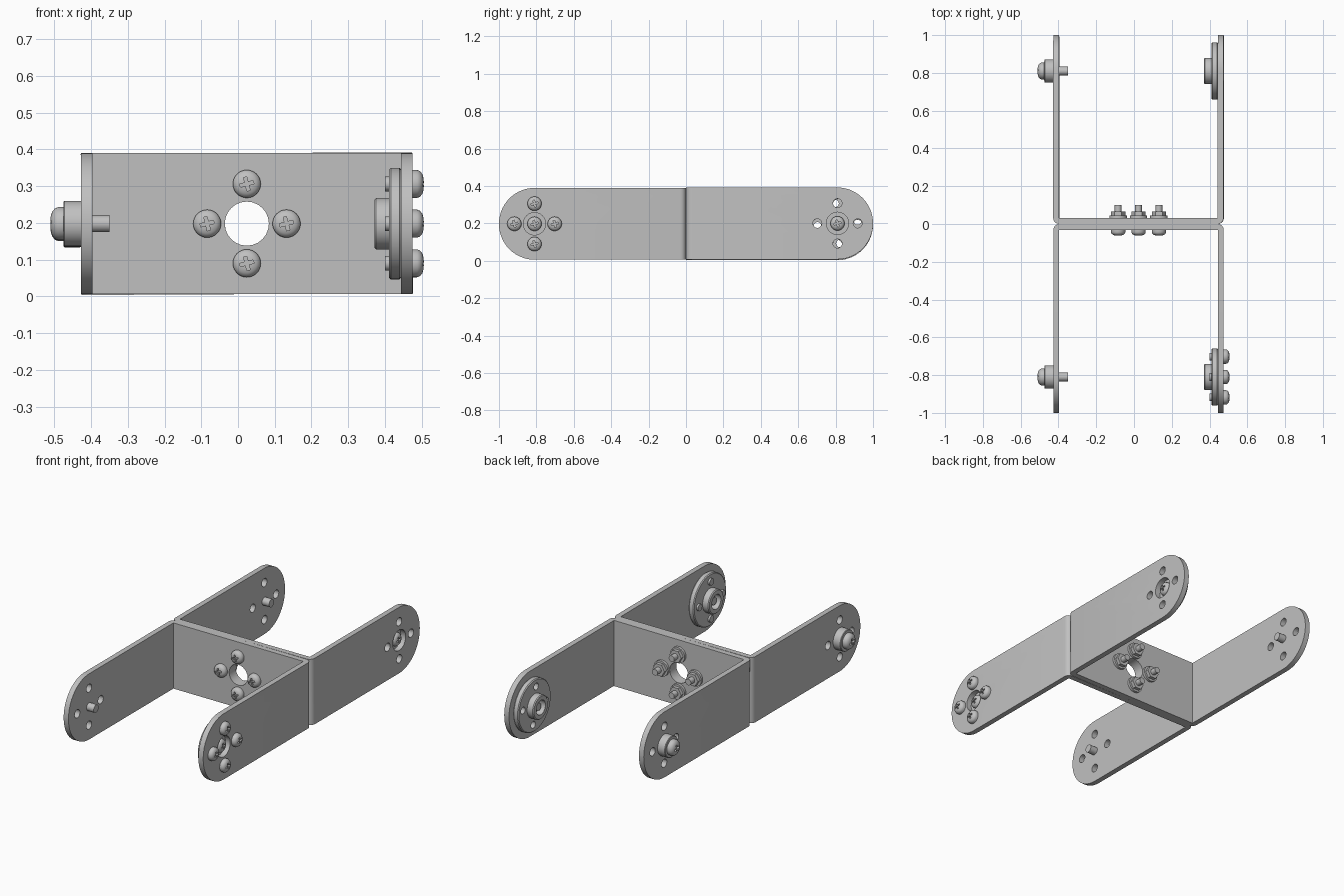
import bpy, bmesh, math
from mathutils import Matrix, Vector

if "Cube" in bpy.data.objects:
    bpy.data.objects.remove(bpy.data.objects["Cube"])

steel = bpy.data.materials.new("grey_steel")
steel.use_nodes = True
GREY = (0.53, 0.53, 0.53, 1)
steel.diffuse_color = GREY
steel.node_tree.nodes["Principled BSDF"].inputs["Base Color"].default_value = GREY

LEFT, RIGHT = -0.427, 0.475      # outer faces of the arms
T = 0.031                        # sheet thickness
MID, CZ, H = 0.024, 0.198, 0.192  # web centre, axis height, half height
AXIS_Y, RING = 0.81, 0.108       # pivot distance, bolt circle radius


def frame(origin, axis):
    """Matrix whose local z runs along axis."""
    quat = Vector(axis).to_track_quat('Z', 'Y')
    return Matrix.Translation(origin) @ quat.to_matrix().to_4x4()


def add_object(name, bm):
    bmesh.ops.recalc_face_normals(bm, faces=bm.faces)
    mesh = bpy.data.meshes.new(name)
    bm.to_mesh(mesh)
    bm.free()
    mesh.materials.append(steel)
    mesh.shade_smooth()
    mesh.set_sharp_from_angle(angle=math.radians(32))
    obj = bpy.data.objects.new(name, mesh)
    bpy.context.scene.collection.objects.link(obj)
    return obj


def cut(obj, bm):
    """Subtract the bmesh from the object and bake the result."""
    cutter = add_object("cutter", bm)
    cutter.hide_render = True
    mod = obj.modifiers.new("cut", 'BOOLEAN')
    mod.object, mod.operation, mod.solver = cutter, 'DIFFERENCE', 'EXACT'
    mod.use_self = True
    bpy.context.view_layer.update()
    graph = bpy.context.evaluated_depsgraph_get()
    mesh = bpy.data.meshes.new_from_object(obj.evaluated_get(graph))
    obj.modifiers.clear()
    obj.data = mesh
    mesh.shade_smooth()
    mesh.set_sharp_from_angle(angle=math.radians(32))
    bpy.data.objects.remove(cutter)


def lathe(name, profile, origin, axis, sides=32):
    bm = bmesh.new()
    verts = [bm.verts.new((r, 0, h)) for r, h in profile]
    edges = [bm.edges.new(pair) for pair in zip(verts, verts[1:])]
    bmesh.ops.spin(bm, geom=verts + edges, cent=(0, 0, 0), axis=(0, 0, 1),
                   angle=math.tau, steps=sides, use_merge=True)
    bmesh.ops.remove_doubles(bm, verts=bm.verts, dist=0.0001)
    bm.transform(frame(origin, axis))
    return add_object(name, bm)


def drill(bm, origin, axis, radius, depth=0.2):
    bmesh.ops.create_cone(bm, cap_ends=True, segments=24, radius1=radius,
                          radius2=radius, depth=depth, matrix=frame(origin, axis))


def ring(origin, axis, turn=0.0):
    """Four points around an axis."""
    m = frame(origin, axis)
    for i in range(4):
        a = turn + i * math.pi / 2
        yield m @ Vector((RING * math.cos(a), RING * math.sin(a), 0))


def screw(name, origin, axis, r=0.038, h=0.031, shaft=0.018, length=0.075):
    """Pan head screw with a cross recess."""
    obj = lathe(name, [(0, -length), (shaft, -length), (shaft, 0), (r, 0),
                       (r, h * 0.4), (r * 0.92, h * 0.65), (r * 0.7, h * 0.87),
                       (r * 0.4, h * 0.97), (0, h)], origin, axis)
    bm = bmesh.new()
    for turn in (0.25, 0.25 + math.pi / 2):
        bmesh.ops.create_cube(bm, size=1, matrix=frame(origin, axis)
                              @ Matrix.Rotation(turn, 4, 'Z')
                              @ Matrix.Translation((0, 0, h))
                              @ Matrix.Diagonal((r, r * 0.24, h * 0.9, 1)))
    cut(obj, bm)
    return obj


def bracket(name, s):
    """U-shaped sheet with rounded arm tips, opening towards s * y."""
    bend = [(T * (1 - math.sin(a)), T * (1 - math.cos(a)))
            for a in (i * math.pi / 8 for i in range(5))]
    pts = [(LEFT, 1)] + [(LEFT + x, y) for x, y in reversed(bend)][::-1][::-1]
    pts = [(LEFT, 1)] + [(LEFT + x, y) for x, y in bend[::-1]]
    pts += [(RIGHT - x, y) for x, y in bend] + [(RIGHT, 1), (RIGHT - T, 1),
            (RIGHT - T, T), (LEFT + T, T), (LEFT + T, 1)]
    bm = bmesh.new()
    face = bm.faces.new([bm.verts.new((x, s * y, CZ - H)) for x, y in pts])
    top = bmesh.ops.extrude_face_region(bm, geom=[face])["geom"]
    bmesh.ops.translate(bm, vec=(0, 0, 2 * H),
                        verts=[v for v in top if isinstance(v, bmesh.types.BMVert)])
    tips = [e for e in bm.edges if all(abs(v.co.y) > 0.99 for v in e.verts)
            and abs(e.verts[0].co.z - e.verts[1].co.z) < 0.01]
    bmesh.ops.bevel(bm, geom=tips, offset=H - 0.001, segments=14,
                    profile=0.5, affect='EDGES')
    obj = add_object(name, bm)

    # centre openings and bolt circles
    holes = bmesh.new()
    drill(holes, (MID, 0, CZ), (0, 1, 0), 0.06)
    drill(holes, (RIGHT, s * AXIS_Y, CZ), (1, 0, 0), 0.06)
    for x in (LEFT, RIGHT):
        for p in ring((x, s * AXIS_Y, CZ), (1, 0, 0)):
            drill(holes, p, (1, 0, 0), 0.024)
    cut(obj, holes)
    return obj


def horn(name, s, turn):
    """Round hub plate with a hollow boss, on the inside of the right arm."""
    obj = lathe(name, [(0, 0), (0.147, 0), (0.152, 0.005), (0.152, 0.028),
                       (0.147, 0.033), (0.07, 0.033), (0.07, 0.068),
                       (0.065, 0.073), (0.042, 0.073), (0.042, 0.035), (0, 0.035)],
                (RIGHT - T, s * AXIS_Y, CZ), (-1, 0, 0), 48)
    holes = bmesh.new()
    for p in ring((RIGHT - T, s * AXIS_Y, CZ), (1, 0, 0), turn):
        drill(holes, p, (1, 0, 0), 0.02)
    cut(obj, holes)
    return obj


for side, s in (("front", -1), ("back", 1)):
    parts = [bracket(side + "_bracket", s)]
    parts.append(horn(side + "_hub_plate", s, 0.12 if s > 0 else 0))
    parts.append(screw(side + "_hub_screw", (RIGHT - T, s * AXIS_Y, CZ), (1, 0, 0),
                       shaft=0.022, length=0.06))
    # pivot bolt and its collar on the left arm
    pivot = (LEFT, s * AXIS_Y, CZ)
    parts.append(lathe(side + "_pivot_collar", [(0, 0), (0.062, 0), (0.062, 0.045),
                       (0.059, 0.048), (0, 0.048)], pivot, (-1, 0, 0)))
    parts.append(screw(side + "_pivot_bolt", (LEFT - 0.048, s * AXIS_Y, CZ),
                       (-1, 0, 0), 0.045, 0.036, 0.023, 0.125))
    # the back half sits very slightly twisted
    if s > 0:
        twist = (Matrix.Translation((MID, 0, CZ)) @ Matrix.Rotation(-0.005, 4, 'Y')
                 @ Matrix.Translation((-MID, 0, -CZ)))
        for part in parts:
            part.data.transform(twist)

# screws holding the front hub plate
for p in ring((RIGHT, -AXIS_Y, CZ), (1, 0, 0)):
    screw("hub_plate_screw", p, (1, 0, 0), shaft=0.02)

# screws, washers and hex nuts joining the two webs
for p in ring((MID, 0, CZ), (0, 1, 0)):
    screw("web_screw", p + Vector((0, -T, 0)), (0, -1, 0), length=0.131)
    lathe("web_washer", [(0, 0), (0.046, 0), (0.046, 0.014), (0, 0.014)],
          p + Vector((0, T, 0)), (0, 1, 0))
    lathe("web_nut", [(0, 0), (0.038, 0), (0.038, 0.02), (0, 0.02)],
          p + Vector((0, T + 0.014, 0)), (0, 1, 0), 6)
